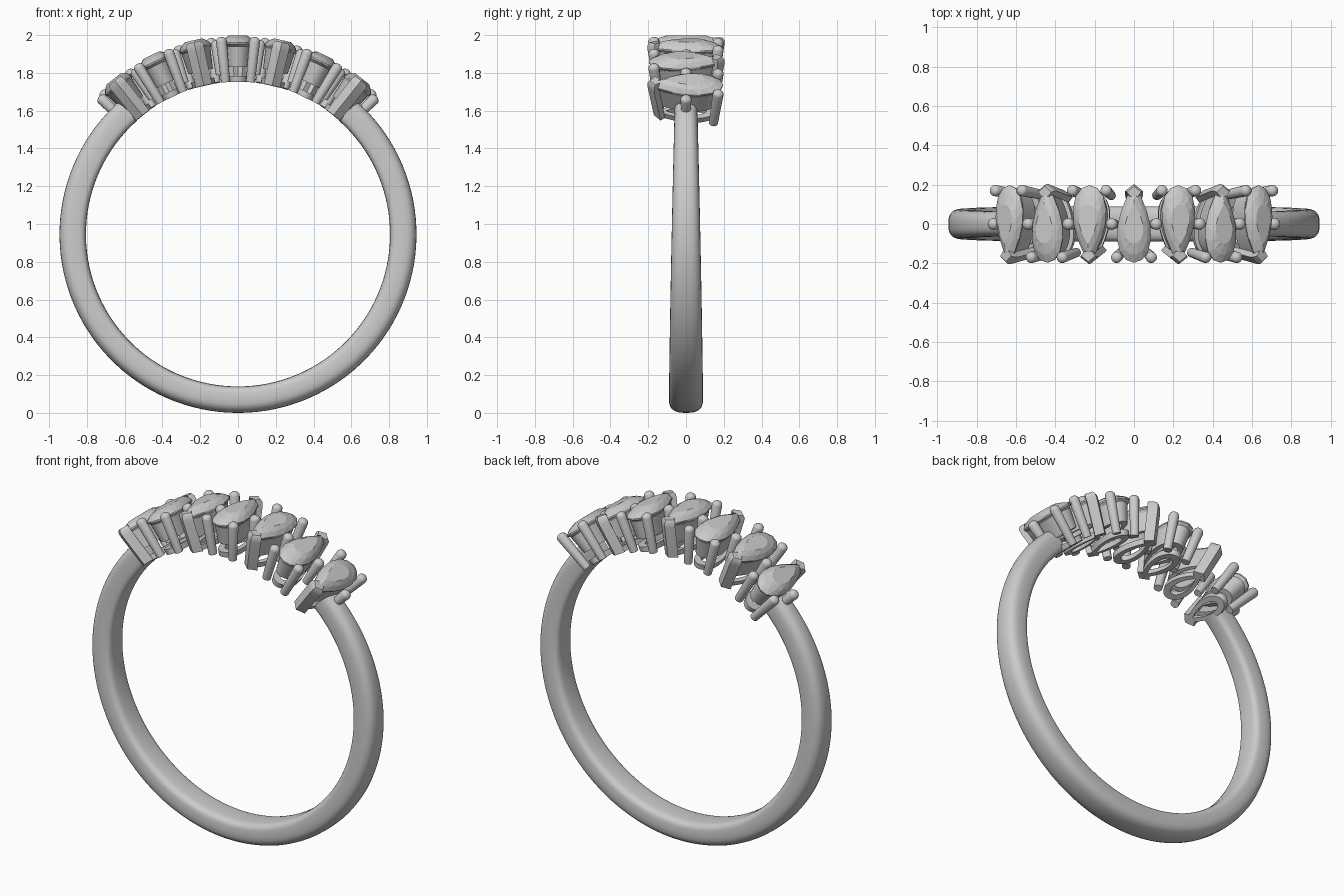
import bpy, bmesh
from math import sin, cos, pi, radians
from mathutils import Matrix, Vector

if "Cube" in bpy.data.objects:
    bpy.data.objects.remove(bpy.data.objects["Cube"])

CZ, STEP = 0.945, radians(12.9)   # ring centre height, angle between stones


def finish(name, bm, mat=None, smooth=40):
    bmesh.ops.recalc_face_normals(bm, faces=bm.faces)
    if mat:
        bm.transform(mat)
    me = bpy.data.meshes.new(name)
    bm.to_mesh(me)
    bm.free()
    ob = bpy.data.objects.new(name, me)
    bpy.context.collection.objects.link(ob)
    if smooth:
        bpy.context.view_layer.objects.active = ob
        ob.select_set(True)
        bpy.ops.object.shade_smooth_by_angle(angle=radians(smooth))
        ob.select_set(False)
    return ob


def loft(bm, loops, caps=True, closed=False):
    rows = [[bm.verts.new(p) for p in lp] for lp in loops]
    n = len(rows[0])
    pairs = list(zip(rows, rows[1:])) + ([(rows[-1], rows[0])] if closed else [])
    for a, b in pairs:
        for i in range(n):
            j = (i + 1) % n
            bm.faces.new((a[i], a[j], b[j], b[i]))
    if caps:
        bm.faces.new(rows[0])
        bm.faces.new(rows[-1])


def pear(hx, hy, z, n=40, shift=0.0):
    """Teardrop outline with its point at +y."""
    pts = []
    for i in range(n):
        t = 2 * pi * (i + shift) / n
        pts.append(Vector((hx * sin(t) * abs(sin(t / 2)) ** 0.8 / 0.8, hy * cos(t), z)))
    return pts


def prong(bm, a, b, r0, r1):
    """Tapered post with a domed tip, from a to b."""
    a, b = Vector(a), Vector(b)
    d = (b - a).normalized()
    u = d.orthogonal().normalized()
    v = d.cross(u)
    stations = [(a, r0), (b, r1)]
    stations += [(b + d * r1 * 0.8 * sin(k), r1 * cos(k)) for k in (0.4, 0.8, 1.15, 1.4)]
    loft(bm, [[c + (u * cos(2 * pi * i / 14) + v * sin(2 * pi * i / 14)) * r
               for i in range(14)] for c, r in stations])


def chevron(tip, arm, back, w, z):
    """V-shaped section hugging the stone's point."""
    return [(0, tip, z), (arm + w, back, z), (arm, back - 0.025, z),
            (0, tip - 0.045, z), (-arm, back - 0.025, z), (-arm - w, back, z)]


# Tapered open shank, rounded section
bm = bmesh.new()
loops = []
start = radians(41.5)
for k in range(97):
    th = start + (2 * pi - 2 * start) * k / 96
    hw = 0.09 - 0.035 * ((1 + cos(th)) / 2) ** 1.3
    sec = []
    for i in range(28):
        t = 2 * pi * i / 28
        c, s = cos(t), sin(t)
        e = 0.75 if c > 0 else 0.5
        u = 0.875 + 0.07 * (1 if c > 0 else -1) * abs(c) ** e
        y = hw * (1 if s > 0 else -1) * abs(s) ** e
        sec.append((u * sin(th), y, CZ + u * cos(th)))
    loops.append(sec)
loft(bm, loops)
finish("shank", bm, smooth=50)

# Seven pear settings, points alternating front and back
for k in range(-3, 4):
    place = Matrix.Translation((0, 0, CZ)) @ Matrix.Rotation(k * STEP, 4, 'Y')
    if k % 2:
        place = place @ Matrix.Rotation(pi, 4, 'Z')

    # Faceted stone: culet, girdle, crown, table
    bm = bmesh.new()
    loft(bm, [pear(0.012, 0.03, 0.91, 16), pear(0.055, 0.125, 0.965, 16),
              pear(0.087, 0.197, 1.008, 16), pear(0.087, 0.197, 1.016, 16),
              pear(0.070, 0.155, 1.038, 16, 0.5), pear(0.047, 0.10, 1.054, 16)])
    bmesh.ops.triangulate(bm, faces=[f for f in bm.faces if len(f.verts) == 4])
    finish(f"stone_{k + 4}", bm, place, smooth=0)

    # Upper seat and lower gallery rail
    bm = bmesh.new()
    for z0, z1, x0, x1, y0, y1, w in ((0.885, 0.995, 0.066, 0.078, 0.155, 0.178, 0.022),
                                      (0.806, 0.838, 0.060, 0.064, 0.150, 0.155, 0.028)):
        loft(bm, [pear(x0, y0, z0), pear(x1, y1, z1),
                  pear(x1 - w, y1 - 1.7 * w, z1), pear(x0 - w, y0 - 1.7 * w, z0)],
             caps=False, closed=True)
    finish(f"basket_{k + 4}", bm, place)

    # Round prongs at the wide end, V prong at the point
    bm = bmesh.new()
    for s in (-1, 1):
        prong(bm, (s * 0.066, -0.145, 0.808), (s * 0.088, -0.170, 1.022), 0.024, 0.029)
    loft(bm, [chevron(0.170, 0.022, 0.135, 0.022, 0.808),
              chevron(0.203, 0.024, 0.168, 0.022, 1.00),
              chevron(0.203, 0.024, 0.168, 0.022, 1.028),
              chevron(0.192, 0.018, 0.163, 0.018, 1.043)])
    finish(f"prongs_{k + 4}", bm, place)

# Shared prongs between neighbouring stones and at the shoulders
for k in range(8):
    bm = bmesh.new()
    prong(bm, (0, 0, 0.85), (0, 0, 1.012), 0.022, 0.03)
    finish(f"shared_prong_{k + 1}", bm,
           Matrix.Translation((0, 0, CZ)) @ Matrix.Rotation((k - 3.5) * STEP, 4, 'Y'))
